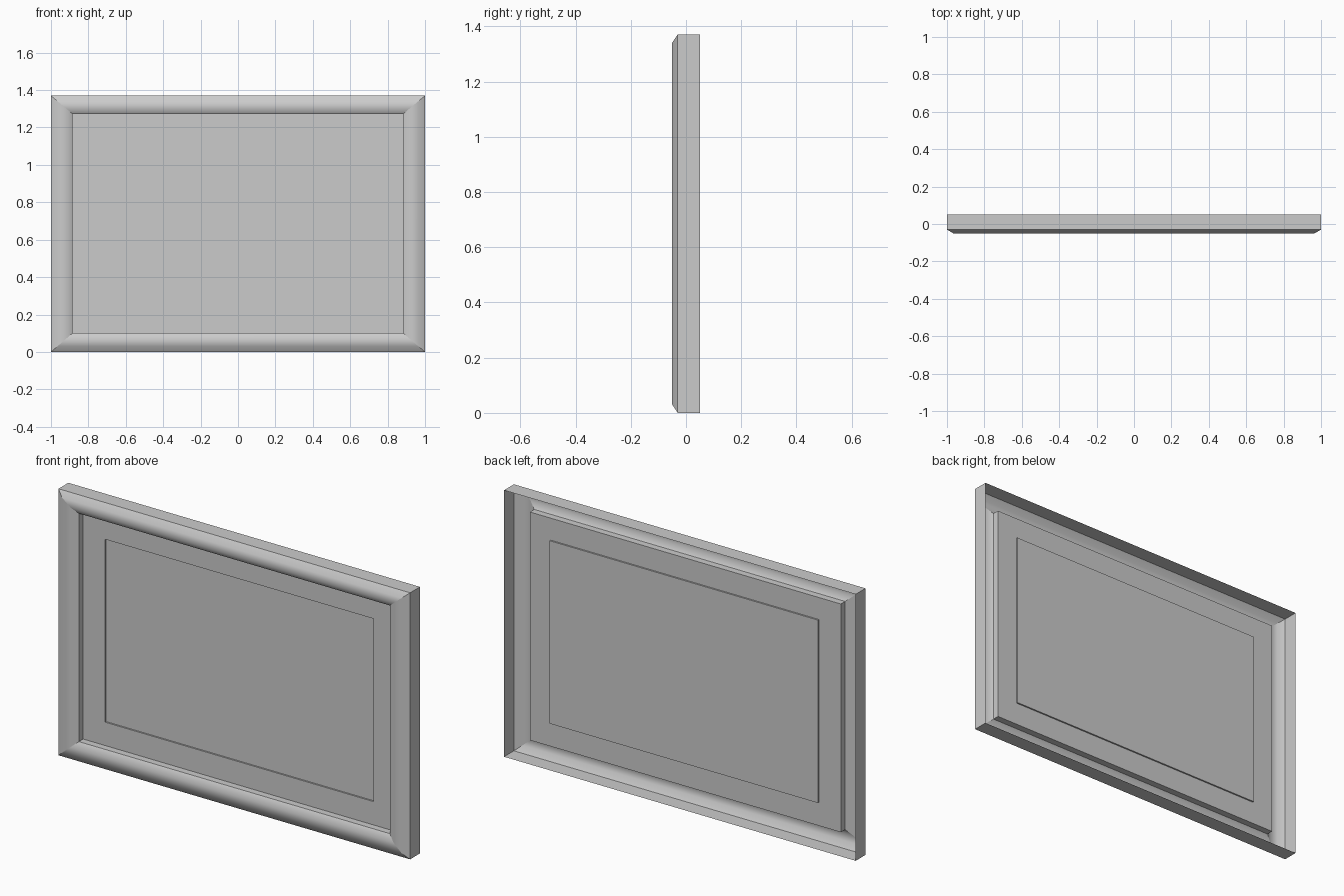
import bpy
import bmesh

if "Cube" in bpy.data.objects:
    bpy.data.objects.remove(bpy.data.objects["Cube"])

W, H = 1.0, 1.37


def rect(x0, x1, z0, z1, y):
    return [(x0, y, z0), (x1, y, z0), (x1, y, z1), (x0, y, z1)]


def outline(t, y):
    """Rectangle moved inward by fraction t of the moulding width."""
    return rect(-W + 0.115 * t, W - 0.117 * t, 0.1 * t, H - 0.097 * t, y)


def build(name, loops, sharp=(), cap=False, smooth=False):
    """Bridge rectangular loops into a mitred shell, optionally capped."""
    bm = bmesh.new()
    rings = [[bm.verts.new(p) for p in loop] for loop in loops]
    for a, b in zip(rings, rings[1:]):
        for i in range(4):
            j = (i + 1) % 4
            f = bm.faces.new((a[i], a[j], b[j], b[i]))
            f.smooth = smooth
    if cap:
        bm.faces.new(rings[-1])
    # mitres and the listed loops stay crisp
    for a, b in zip(rings, rings[1:]):
        for u, v in zip(a, b):
            bm.edges.get((u, v)).smooth = False
    for k in sharp:
        for i in range(4):
            bm.edges.get((rings[k][i], rings[k][(i + 1) % 4])).smooth = False
    mesh = bpy.data.meshes.new(name)
    bm.to_mesh(mesh)
    bm.free()
    obj = bpy.data.objects.new(name, mesh)
    bpy.context.collection.objects.link(obj)
    return obj


# Hollow moulding, open at the back: outer wall, rounded front, inner lip
profile = [(0, 0.05), (0, -0.03), (0.3, -0.05), (0.7, -0.048),
           (1, -0.028), (1, 0.007)]
build("frame_moulding", [outline(t, y) for t, y in profile],
      sharp=(1, 4), smooth=True)

# Mat border around the window
window = (-0.76, 0.765, 0.22, 1.16)
build("mat_border", [outline(1, 0.007), rect(*window, 0.007)])

# Picture panel set slightly behind the mat
build("picture_panel", [rect(*window, 0.007), rect(*window, 0.015)], cap=True)
